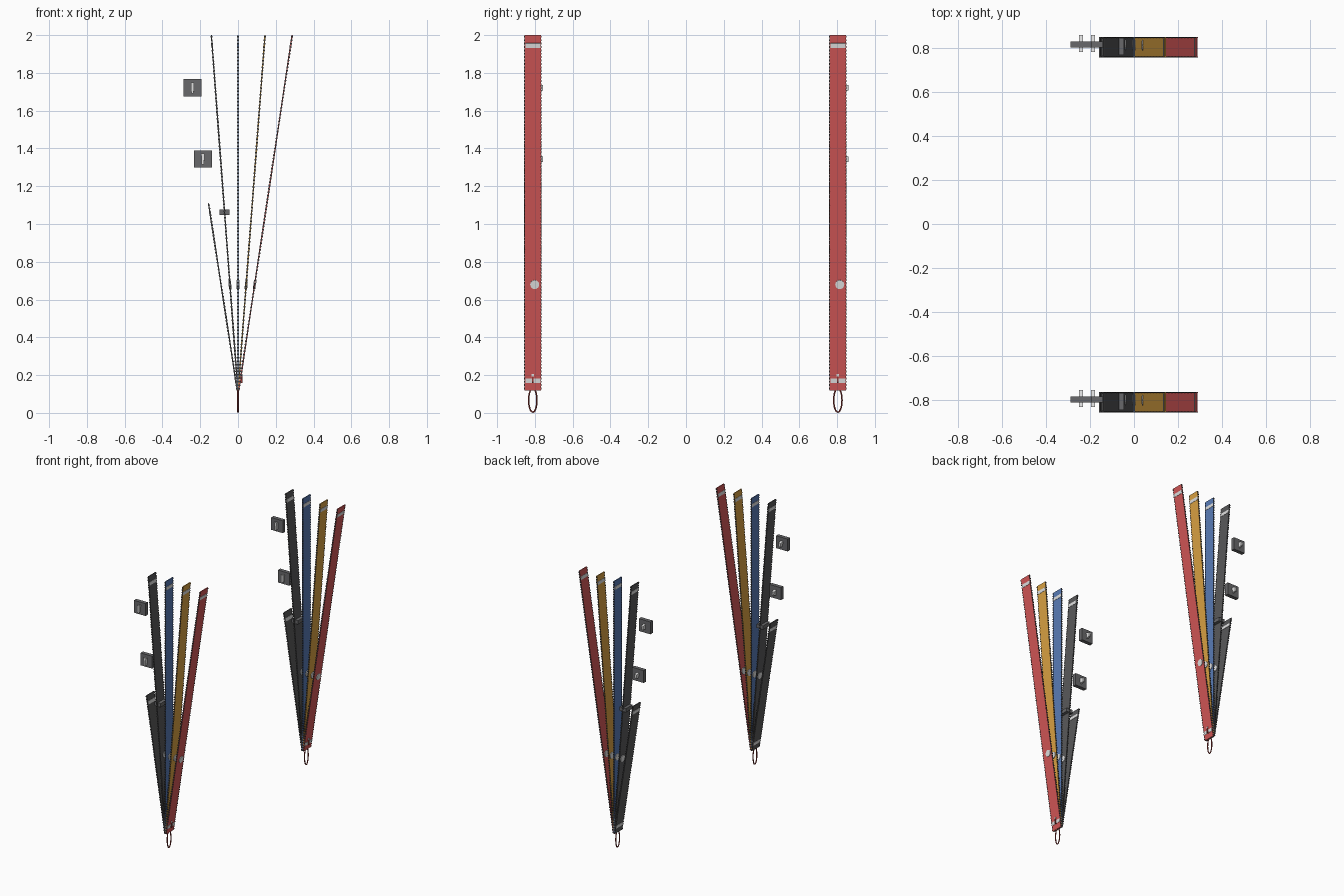
import bpy, bmesh, math
from mathutils import Matrix, Vector

if "Cube" in bpy.data.objects:
    bpy.data.objects.remove(bpy.data.objects["Cube"])

BASE = 0.12          # height of the lower strap ends, where the fan starts


def mat(name, r, g, b):
    m = bpy.data.materials.new(name)
    m.diffuse_color = (r, g, b, 1)
    m.use_nodes = True
    m.node_tree.nodes["Principled BSDF"].inputs["Base Color"].default_value = m.diffuse_color
    return m


RED = mat("red fabric", 0.65, 0.095, 0.095)
GOLD = mat("gold fabric", 0.70, 0.36, 0.055)
BLUE = mat("blue fabric", 0.10, 0.20, 0.47)
BLACK = mat("charcoal fabric", 0.10, 0.10, 0.102)
STITCH = mat("dark stitching", 0.05, 0.05, 0.052)
LIGHT = mat("light grey", 0.75, 0.75, 0.75)
BLOCK = mat("grey block", 0.14, 0.14, 0.145)
CORD = mat("dark red cord", 0.30, 0.04, 0.035)


def add_box(bm, c, s):
    bmesh.ops.create_cube(bm, size=1, matrix=Matrix.Translation(c) @ Matrix.Diagonal((*s, 1)))


def finish(bm, name, material, loc, angle=0.0):
    me = bpy.data.meshes.new(name)
    bm.to_mesh(me)
    bm.free()
    me.materials.append(material)
    ob = bpy.data.objects.new(name, me)
    ob.location = loc
    ob.rotation_euler = (0, angle, 0)
    bpy.context.collection.objects.link(ob)
    return ob


def box(name, material, c, s, loc, angle=0.0):
    bm = bmesh.new()
    add_box(bm, c, s)
    return finish(bm, name, material, loc, angle)


def strap(name, material, y, x0, x1, top, button=True):
    """Leaning strap with stitched edges, end bands and a button."""
    a = math.atan2(x1 - x0, top - BASE)
    loc = (x0, y, BASE)
    z1 = (top - BASE) / math.cos(a)
    box(name, material, (0, 0, z1 / 2), (0.006, 0.088, z1), loc, a)
    # stitches wrapped round both long edges
    bm = bmesh.new()
    n = int(z1 / 0.018)
    for i in range(n):
        z = (i + 0.5) * z1 / n
        for side in (-1, 1):
            add_box(bm, (0, side * 0.0445, z), (0.010, 0.004, 0.008))
    finish(bm, name + "_stitches", STITCH, loc, a)
    # light bands near both ends
    bm = bmesh.new()
    for z in (0.052, z1 - 0.055):
        add_box(bm, (0, 0, z), (0.010, 0.080, 0.024))
    finish(bm, name + "_bands", LIGHT, loc, a)
    if button:
        bm = bmesh.new()
        bmesh.ops.create_cone(bm, cap_ends=True, segments=16, radius1=0.024, radius2=0.024, depth=0.014,
                              matrix=Matrix.Translation((0, 0.01, 0.56 / math.cos(a)))
                              @ Matrix.Rotation(math.pi / 2, 4, 'Y'))
        finish(bm, name + "_button", LIGHT, loc, a)


def cord_loop(y):
    """Oval hanging loop in the YZ plane."""
    cu = bpy.data.curves.new("cord_loop", 'CURVE')
    cu.dimensions = '3D'
    cu.bevel_depth = 0.004
    cu.bevel_resolution = 2
    sp = cu.splines.new('POLY')
    n = 32
    sp.points.add(n - 1)
    for i, p in enumerate(sp.points):
        t = 2 * math.pi * i / n
        p.co = (0, 0.022 * math.cos(t), 0.067 + 0.063 * math.sin(t), 1)
    sp.use_cyclic_u = True
    cu.materials.append(CORD)
    ob = bpy.data.objects.new("cord_loop", cu)
    ob.location = (0, y, 0)
    bpy.context.collection.objects.link(ob)


def hanging_block(name, x, y, z):
    """Floating block with a tapered pin pushed through it."""
    box(name, BLOCK, (0, 0, 0), (0.095, 0.028, 0.092), (x, y, z))
    bm = bmesh.new()
    profile = [(-0.006, -0.03), (0.006, -0.03), (0.009, 0.028), (-0.009, 0.028)]
    f = bm.faces.new([bm.verts.new((px, -0.038, pz)) for px, pz in profile])
    ext = bmesh.ops.extrude_face_region(bm, geom=[f])
    back = [v for v in ext["geom"] if isinstance(v, bmesh.types.BMVert)]
    bmesh.ops.translate(bm, vec=Vector((0, 0.076, 0)), verts=back)
    bmesh.ops.scale(bm, vec=Vector((1, 1, 0.5)), verts=back)
    bmesh.ops.recalc_face_normals(bm, faces=bm.faces)
    finish(bm, name + "_pin", LIGHT, (x, y + 0.004, z))


# two identical sets, front and back
for y in (-0.811, 0.804):
    strap("red_strap", RED, y, 0.004, 0.287, 2.0)
    strap("gold_strap", GOLD, y, 0.001, 0.143, 2.0)
    strap("blue_strap", BLUE, y, 0.0, 0.0, 2.0)
    strap("charcoal_strap", BLACK, y, -0.001, -0.141, 2.0)
    strap("short_strap", BLACK, y, -0.004, -0.156, 1.11, button=False)
    # keeper clamped round the long charcoal strap
    box("strap_keeper", BLOCK, (0, 0, 0), (0.053, 0.078, 0.028), (-0.071, y + 0.004, 1.062))
    hanging_block("upper_block", -0.241, y + 0.013, 1.721)
    hanging_block("lower_block", -0.186, y + 0.013, 1.344)
    # hanging cord with its knot and bead
    cord_loop(y)
    box("cord_knot", CORD, (0, 0, 0), (0.02, 0.007, 0.036), (0.014, y, 0.175))
    box("cord_bead", LIGHT, (0, 0, 0), (0.014, 0.012, 0.012), (0.016, y, 0.199))
